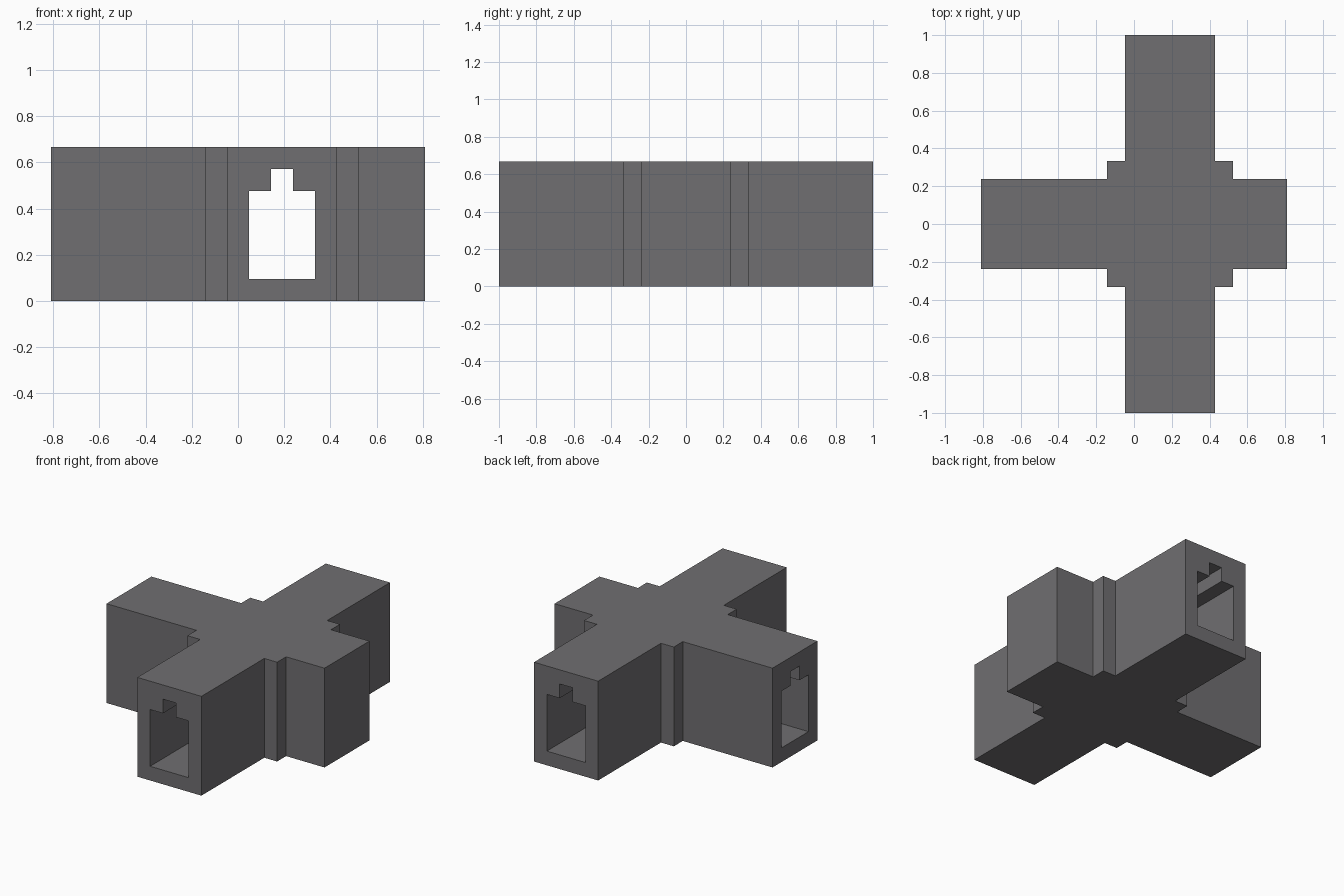
import bpy
import bmesh

default_cube = bpy.data.objects.get("Cube")
if default_cube:
    bpy.data.objects.remove(default_cube, do_unlink=True)

UNIT = 2 / 42          # module of the design
CENTRE_X = 4           # crossing point of the corridors, in modules
OPEN_END = 21          # reach of the three open arms
STUB_END = 13          # reach of the closed arm on +x
WALL = 2

grey = bpy.data.materials.new("dark_grey")
grey.use_nodes = True
colour = (0.162, 0.158, 0.165, 1)
grey.diffuse_color = colour
grey.node_tree.nodes["Principled BSDF"].inputs["Base Color"].default_value = colour


def cross_outline(half, room, reach, stub):
    """Plan of a crossing: arms of given half width meeting in a square room."""
    points = []
    # each quarter turn draws one arm and the room corner after it
    for turn, length in enumerate((stub, reach, reach, reach)):
        quarter = [(length, -half), (length, half), (room, half)]
        if room > half:
            quarter += [(room, room), (half, room)]
        for x, y in quarter:
            for _ in range(turn):
                x, y = -y, x
            points.append((x + CENTRE_X, y))
    return points


def extrude_plan(name, outline, bottom, top):
    bm = bmesh.new()
    base = bm.faces.new([bm.verts.new((x * UNIT, y * UNIT, bottom * UNIT)) for x, y in outline])
    result = bmesh.ops.extrude_face_region(bm, geom=[base])
    raised = [v for v in result["geom"] if isinstance(v, bmesh.types.BMVert)]
    bmesh.ops.translate(bm, verts=raised, vec=(0, 0, (top - bottom) * UNIT))
    bmesh.ops.recalc_face_normals(bm, faces=bm.faces)
    mesh = bpy.data.meshes.new(name)
    bm.to_mesh(mesh)
    bm.free()
    mesh.materials.append(grey)
    obj = bpy.data.objects.new(name, mesh)
    bpy.context.collection.objects.link(obj)
    return obj


# Outer shell of the corridor crossing
shell = extrude_plan("corridor_crossing", cross_outline(5, 7, OPEN_END, STUB_END), 0, 14)

# Passage and the narrow ceiling slot above it, closed at the stub
cutters = [
    extrude_plan("passage_cutter", cross_outline(3, 5, OPEN_END + 1, STUB_END - WALL), 2, 10),
    extrude_plan("ceiling_slot_cutter", cross_outline(1, 1, OPEN_END + 1, STUB_END - WALL), 9, 12),
]

bpy.context.view_layer.objects.active = shell
for cutter in cutters:
    cutter.hide_render = True
    cut = shell.modifiers.new(cutter.name, "BOOLEAN")
    cut.operation = "DIFFERENCE"
    cut.solver = "EXACT"
    cut.object = cutter
    bpy.ops.object.modifier_apply(modifier=cut.name)
    bpy.data.objects.remove(cutter, do_unlink=True)
